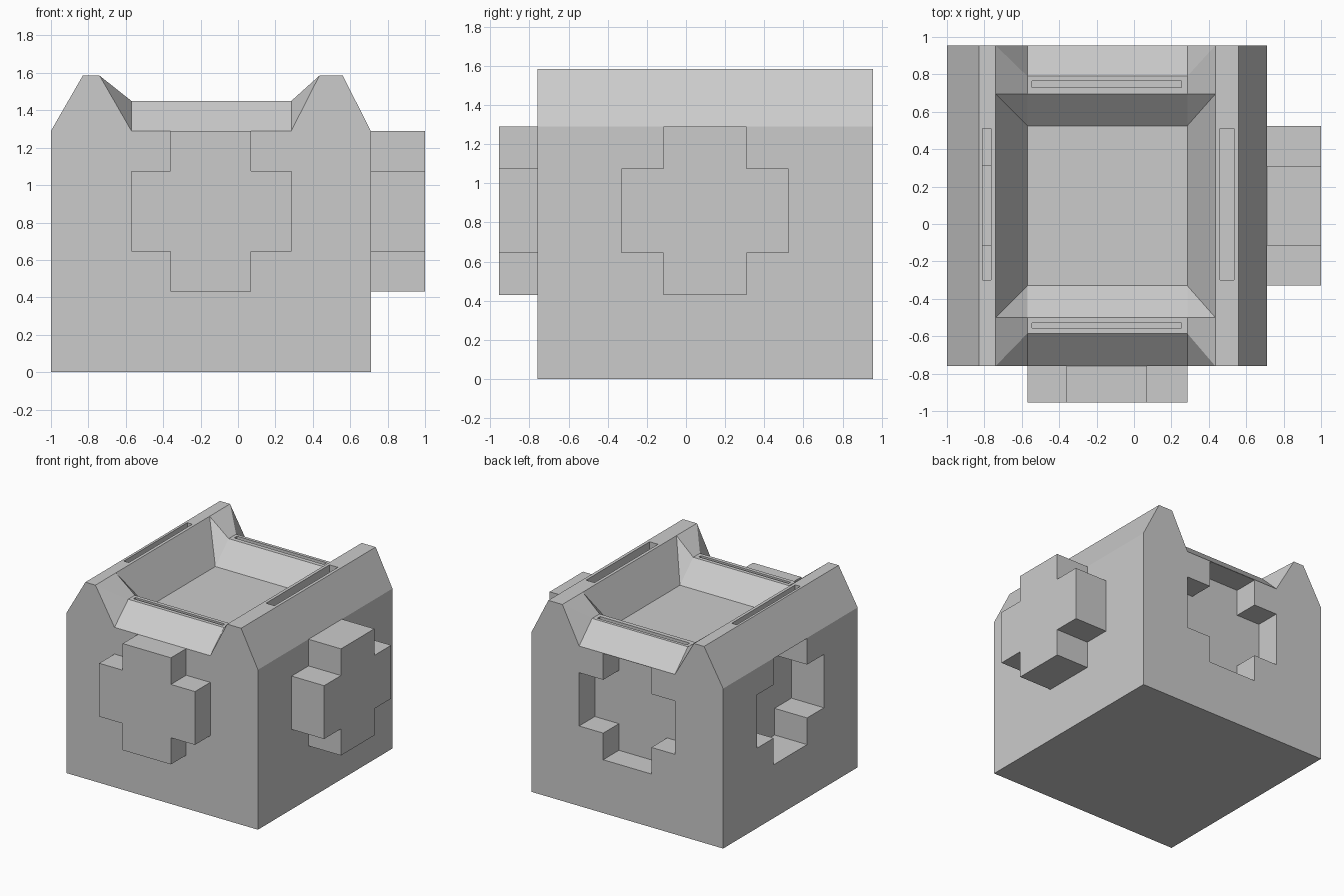
import bpy, bmesh

if "Cube" in bpy.data.objects:
    bpy.data.objects.remove(bpy.data.objects["Cube"])

XS = [-1, -.83, -.74, -.57, .285, .435, .56, .71]
YS = [-.76, -.585, -.5, -.33, .525, .695, .79, .955]
BASE, LIP, WALL = 1.29, 1.45, 1.585
SIDE_Z = {0: BASE, 1: WALL, 2: WALL, 5: WALL, 6: WALL, 7: BASE}
LIP_Z = [BASE, LIP, LIP, BASE, BASE, LIP, LIP, BASE]


def finish(name, bm, cutter=False):
    bmesh.ops.recalc_face_normals(bm, faces=bm.faces)
    me = bpy.data.meshes.new(name)
    bm.to_mesh(me)
    bm.free()
    ob = bpy.data.objects.new(name, me)
    bpy.context.collection.objects.link(ob)
    ob.hide_render = cutter
    return ob


def box(name, x0, x1, y0, y1, z0, z1):
    bm = bmesh.new()
    bmesh.ops.create_cube(bm, size=1)
    for v in bm.verts:
        v.co = ((x0, x1)[v.co.x > 0], (y0, y1)[v.co.y > 0], (z0, z1)[v.co.z > 0])
    return finish(name, bm, True)


def cross(name, axis, start, end, top=BASE, cutter=False):
    """Plus-shaped prism running along x or y."""
    a, b, c, d = (-.57, -.36, .07, .285) if axis == 'y' else (-.33, -.115, .31, .525)
    p, q, r, s = .43, .645, 1.075, top
    outline = [(b, p), (c, p), (c, q), (d, q), (d, r), (c, r),
               (c, s), (b, s), (b, r), (a, r), (a, q), (b, q)]
    bm = bmesh.new()
    place = (lambda u, w, t: (u, t, w)) if axis == 'y' else (lambda u, w, t: (t, u, w))
    rings = [[bm.verts.new(place(u, w, t)) for u, w in outline] for t in (start, end)]
    for ring in rings:
        bm.faces.new(ring)
    for i in range(12):
        j = (i + 1) % 12
        bm.faces.new((rings[0][i], rings[0][j], rings[1][j], rings[1][i]))
    return finish(name, bm, cutter)


# block with the raised, bevelled rim as a grid of rails
bm = bmesh.new()
g = [[bm.verts.new((x, y, SIDE_Z.get(i, LIP_Z[j]))) for j, y in enumerate(YS)]
     for i, x in enumerate(XS)]
for i in range(7):
    for j in range(7):
        a, b, c, d = g[i][j], g[i + 1][j], g[i + 1][j + 1], g[i][j + 1]
        if i in (2, 4) and j in (0, 2, 4, 6):
            # folded corners where the low lips meet the tall walls
            if (i == 2) == (j < 4):
                bm.faces.new((a, b, c))
                bm.faces.new((a, c, d))
            else:
                bm.faces.new((a, b, d))
                bm.faces.new((b, c, d))
        else:
            bm.faces.new((a, b, c, d))
f = [bm.verts.new((x, y, 0)) for x, y in
     ((XS[0], YS[0]), (XS[7], YS[0]), (XS[7], YS[7]), (XS[0], YS[7]))]
bm.faces.new(f)
bm.faces.new([f[1], f[0]] + [g[i][0] for i in range(8)])
bm.faces.new([f[3], f[2]] + [g[i][7] for i in range(7, -1, -1)])
bm.faces.new([f[0], f[3]] + [g[0][j] for j in range(7, -1, -1)])
bm.faces.new([f[2], f[1]] + [g[7][j] for j in range(8)])
block = finish("block", bm)

# cross sockets on the left and back, slots in the rim tops
cutters = [
    cross("left_socket_cutter", 'x', -1.1, -.71, 1.287, True),
    cross("back_socket_cutter", 'y', .755, 1.05, 1.287, True),
    box("front_slot_cutter", -.545, .255, -.555, -.53, 1.31, 1.7),
    box("back_slot_cutter", -.545, .255, .73, .765, 1.31, 1.7),
    box("left_slot_cutter", -.81, -.765, -.3, .51, 1.27, 1.7),
    box("right_slot_cutter", .46, .535, -.3, .51, 1.31, 1.7),
]
for c in cutters:
    m = block.modifiers.new(c.name, 'BOOLEAN')
    m.operation = 'DIFFERENCE'
    m.solver = 'EXACT'
    m.object = c

# bake the cuts, then drop the cutters
dg = bpy.context.evaluated_depsgraph_get()
baked = bpy.data.meshes.new_from_object(block.evaluated_get(dg))
block.modifiers.clear()
block.data = baked
for c in cutters:
    bpy.data.objects.remove(c)

# cross plugs on the front and right
cross("front_plug", 'y', -.955, -.76)
cross("right_plug", 'x', .71, 1)
